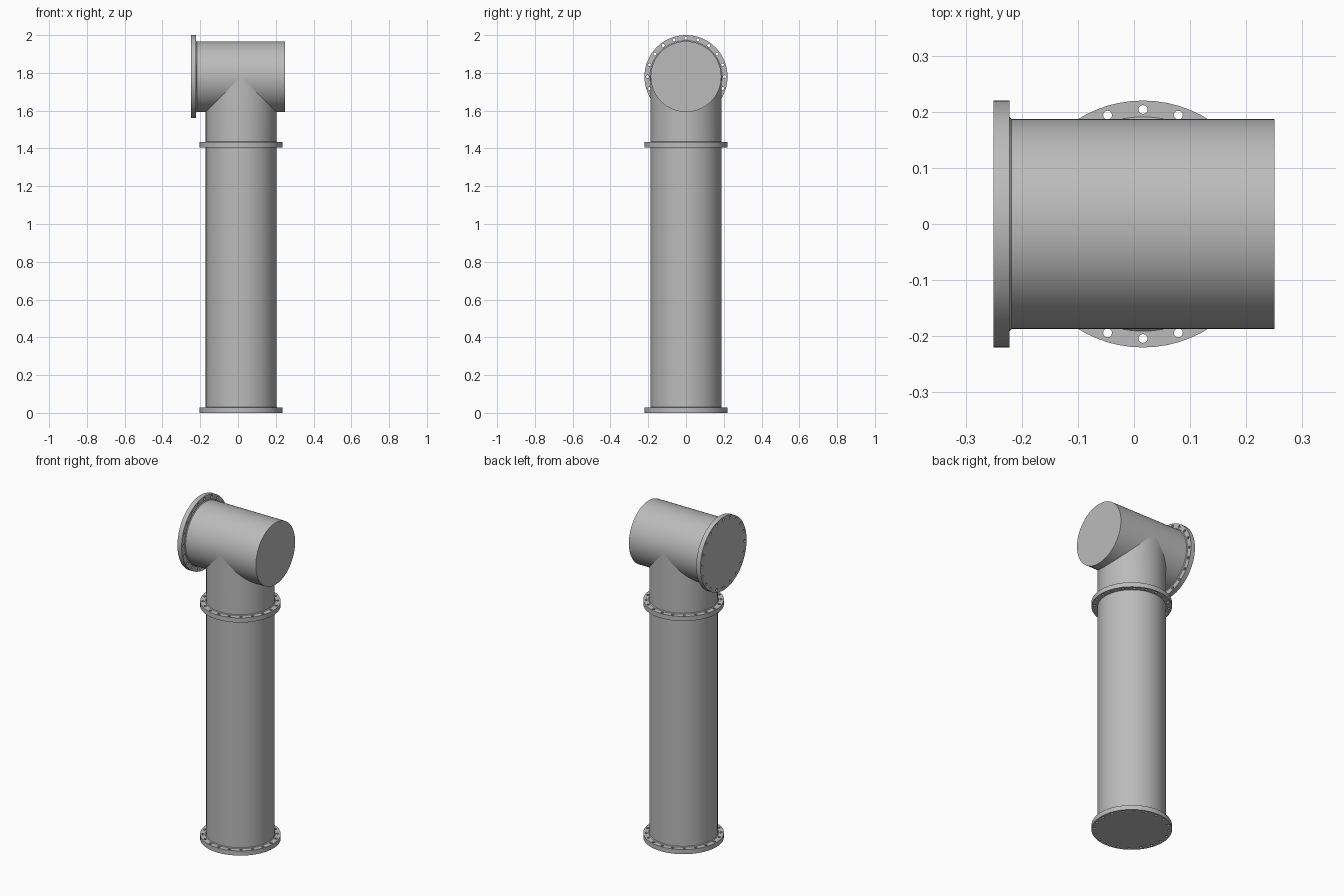
import bpy, bmesh
from math import pi, cos, sin, radians
from mathutils import Matrix

cube = bpy.data.objects.get("Cube")
if cube:
    bpy.data.objects.remove(cube, do_unlink=True)

AXIS_X = 0.016      # centre line of the upright pipe
ARM_Z = 1.78        # centre line of the cross pipe
R = 0.187           # pipe radius
FLANGE_R = 0.22
THICK = 0.028
BOLT_CIRCLE = 0.204
BOLTS = 20
SIDES = 64

steel = bpy.data.materials.new("grey steel")
steel.use_nodes = True
colour = (0.5, 0.5, 0.5, 1)
steel.diffuse_color = colour
steel.node_tree.nodes["Principled BSDF"].inputs["Base Color"].default_value = colour

UPRIGHT = Matrix.Translation((AXIS_X, 0, 0))
CROSSWISE = Matrix.Translation((-0.25, 0, ARM_Z)) @ Matrix.Rotation(pi / 2, 4, 'Y')


def add_cone(bm, r1, r2, z0, z1, sides=SIDES, caps=True, x=0, y=0):
    place = Matrix.Translation((x, y, (z0 + z1) / 2))
    return bmesh.ops.create_cone(bm, cap_ends=caps, segments=sides, radius1=r1,
                                 radius2=r2, depth=z1 - z0, matrix=place)["verts"]


def make_object(name, bm, frame):
    mesh = bpy.data.meshes.new(name)
    bm.to_mesh(mesh)
    bm.free()
    mesh.materials.append(steel)
    obj = bpy.data.objects.new(name, mesh)
    obj.matrix_world = frame
    bpy.context.collection.objects.link(obj)
    return obj


def select_only(obj):
    bpy.ops.object.select_all(action='DESELECT')
    obj.select_set(True)
    bpy.context.view_layer.objects.active = obj


def smooth(obj):
    select_only(obj)
    bpy.ops.object.shade_smooth_by_angle(angle=radians(30))


def pipe(name, frame, z0, z1, caps=True):
    bm = bmesh.new()
    add_cone(bm, R, R, z0, z1, caps=caps)
    smooth(make_object(name, bm, frame))


def flange(name, frame, z0):
    """Round plate with a circle of through bolt holes."""
    bm = bmesh.new()
    add_cone(bm, FLANGE_R, FLANGE_R, z0, z0 + THICK)
    plate = make_object(name, bm, frame)
    bm = bmesh.new()
    for i in range(BOLTS):
        a = 2 * pi * i / BOLTS
        add_cone(bm, 0.008, 0.008, z0 - 0.02, z0 + THICK + 0.02, sides=12,
                 x=BOLT_CIRCLE * cos(a), y=BOLT_CIRCLE * sin(a))
    cutter = make_object(name + "_hole_cutter", bm, frame)
    cutter.hide_render = True
    holes = plate.modifiers.new("bolt holes", 'BOOLEAN')
    holes.operation = 'DIFFERENCE'
    holes.solver = 'EXACT'
    holes.object = cutter
    bpy.context.view_layer.update()
    select_only(plate)
    bpy.ops.object.modifier_apply(modifier=holes.name)
    bpy.data.objects.remove(cutter, do_unlink=True)
    smooth(plate)


def weld(name, frame, z0):
    bm = bmesh.new()
    add_cone(bm, R + 0.004, R, z0, z0 + 0.004, caps=False)
    smooth(make_object(name, bm, frame))


# Bolted flanges, each with a fine weld against its pipe
MID_Z = 1.405
for part, frame, z in (("base", UPRIGHT, 0), ("middle", UPRIGHT, MID_Z),
                       ("arm", CROSSWISE, 0)):
    flange(part + "_flange", frame, z)
    weld(part + "_weld", frame, z + THICK)

# Long upright pipe and closed cross pipe
pipe("upright_pipe", UPRIGHT, THICK / 2, MID_Z + THICK / 2)
pipe("cross_pipe", CROSSWISE, THICK / 2, 0.5)

# Short branch whose top is mitred to meet the cross pipe
bm = bmesh.new()
for v in add_cone(bm, R, R, MID_Z + THICK / 2, ARM_Z, caps=False):
    if v.co.z > ARM_Z - 0.01:
        v.co.z = ARM_Z - abs(v.co.x)
smooth(make_object("mitred_branch", bm, UPRIGHT))
